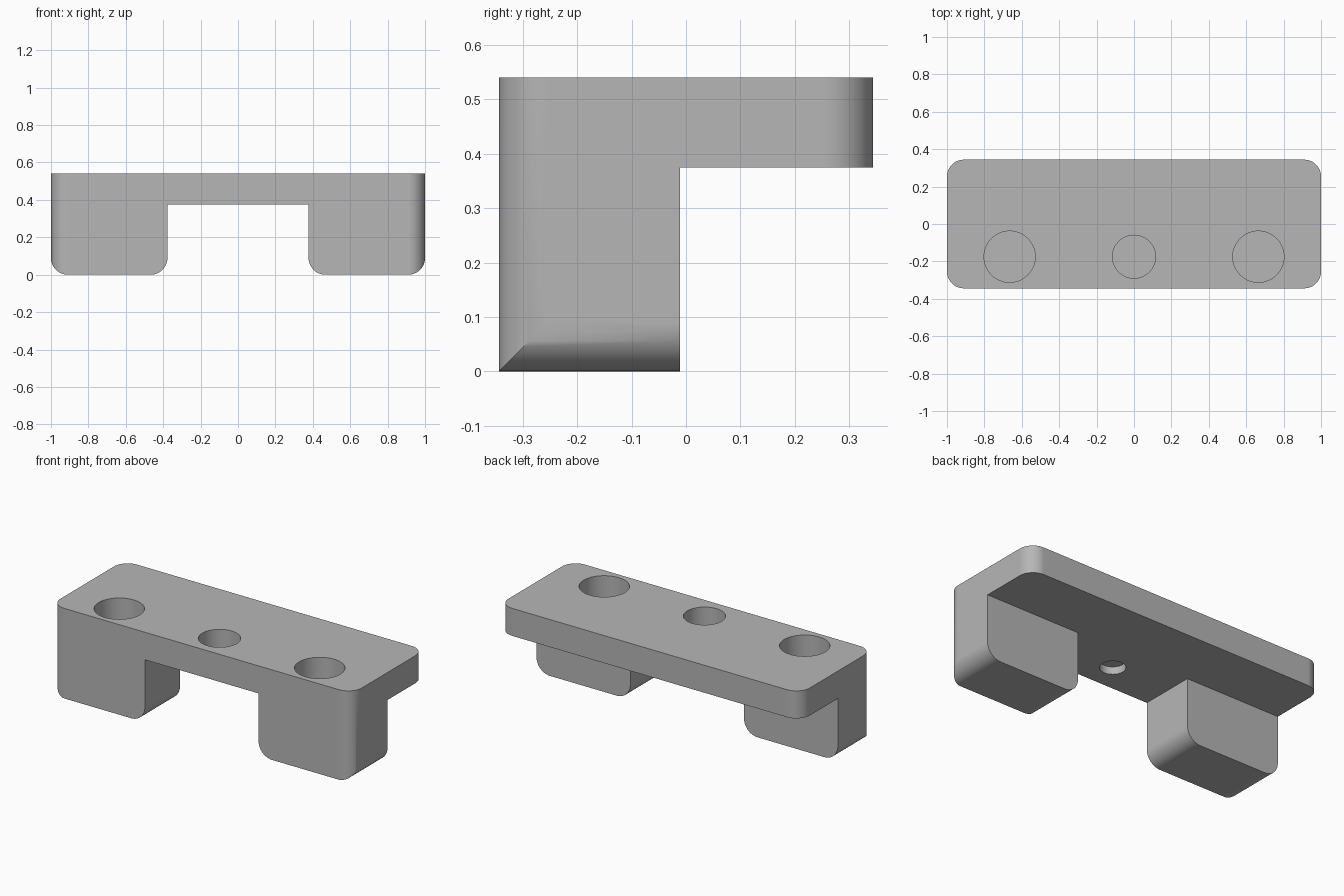
import bpy, bmesh, math
from mathutils import Vector

cube = bpy.data.objects.get("Cube")
if cube:
    bpy.data.objects.remove(cube, do_unlink=True)

LENGTH, DEPTH, HEIGHT = 2.0, 0.688, 0.54
UNDER = 0.375          # underside of the plate
GAP = 0.377            # half width of the opening between the legs
LEG_BACK = -0.011
ROUND = 0.09
HOLE_Y = -0.175

grey = bpy.data.materials.new("light grey")
grey.use_nodes = True
grey.diffuse_color = (0.47, 0.47, 0.47, 1)
grey.node_tree.nodes["Principled BSDF"].inputs["Base Color"].default_value = (0.47, 0.47, 0.47, 1)


def rounded(corners, steps=12):
    """Turn (x, y, radius) right-angle corners into an outline with arcs."""
    out = []
    for i, (x, y, r) in enumerate(corners):
        p = Vector((x, y))
        if r == 0:
            out.append(p)
            continue
        a = (Vector(corners[i - 1][:2]) - p).normalized() * r
        b = (Vector(corners[(i + 1) % len(corners)][:2]) - p).normalized() * r
        centre = p + a + b
        for k in range(steps + 1):
            t = math.pi / 2 * k / steps
            out.append(centre - b * math.cos(t) - a * math.sin(t))
    return out


def prism(name, outline, place, sweep):
    """Extrude a flat outline along a vector."""
    bm = bmesh.new()
    face = bm.faces.new([bm.verts.new(place(p)) for p in outline])
    moved = bmesh.ops.extrude_face_region(bm, geom=[face])["geom"]
    bmesh.ops.translate(bm, vec=sweep, verts=[g for g in moved if isinstance(g, bmesh.types.BMVert)])
    bmesh.ops.recalc_face_normals(bm, faces=bm.faces)
    mesh = bpy.data.meshes.new(name)
    bm.to_mesh(mesh)
    bm.free()
    mesh.materials.append(grey)
    ob = bpy.data.objects.new(name, mesh)
    bpy.context.collection.objects.link(ob)
    return ob


def boolean(target, cutter, operation):
    cutter.hide_render = True
    mod = target.modifiers.new("cut", "BOOLEAN")
    mod.operation, mod.solver, mod.object = operation, "EXACT", cutter
    bpy.context.view_layer.objects.active = target
    bpy.ops.object.modifier_apply(modifier=mod.name)
    bpy.data.objects.remove(cutter, do_unlink=True)


def bore(x, radius, low, high):
    circle = [Vector((x + radius * math.cos(math.tau * k / 64),
                      HOLE_Y + radius * math.sin(math.tau * k / 64))) for k in range(64)]
    return prism("bore", circle, lambda p: (p.x, p.y, low), (0, 0, high - low))


# Plate and legs start as one block with rounded upright corners
w, d = LENGTH / 2, DEPTH / 2
plan = rounded([(-w, -d, ROUND), (w, -d, ROUND), (w, d, ROUND), (-w, d, ROUND)])
body = prism("bracket_body", plan, lambda p: (p.x, p.y, 0), (0, 0, HEIGHT))

# Front profile: two legs with rounded feet
top = HEIGHT + 0.1
front = rounded([(-w, 0, ROUND), (-GAP, 0, ROUND), (-GAP, UNDER, 0), (GAP, UNDER, 0),
                 (GAP, 0, ROUND), (w, 0, ROUND), (w, top, 0), (-w, top, 0)])
boolean(body, prism("leg_profile", front, lambda p: (p.x, -1, p.y), (0, 2, 0)), "INTERSECT")

# Clear the space under the rear overhang
side = [Vector(p) for p in ((LEG_BACK, -0.1), (1, -0.1), (1, UNDER), (LEG_BACK, UNDER))]
boolean(body, prism("rear_space", side, lambda p: (-2, p.x, p.y), (4, 0, 0)), "DIFFERENCE")

# Blind bores over the legs, and a bolt recess with a thin web above its pilot hole
for x in (-0.665, 0.665):
    boolean(body, bore(x, 0.137, 0.08, top), "DIFFERENCE")
boolean(body, bore(0, 0.115, 0.43, top), "DIFFERENCE")
boolean(body, bore(0, 0.07, 0.3, 0.42), "DIFFERENCE")

# Smooth the rounds while keeping edges sharp and flats flat
bpy.ops.object.select_all(action="DESELECT")
body.select_set(True)
bpy.context.view_layer.objects.active = body
bpy.ops.object.shade_smooth_by_angle(angle=math.radians(30))
flat = body.modifiers.new("flat faces", "WEIGHTED_NORMAL")
flat.keep_sharp = True
